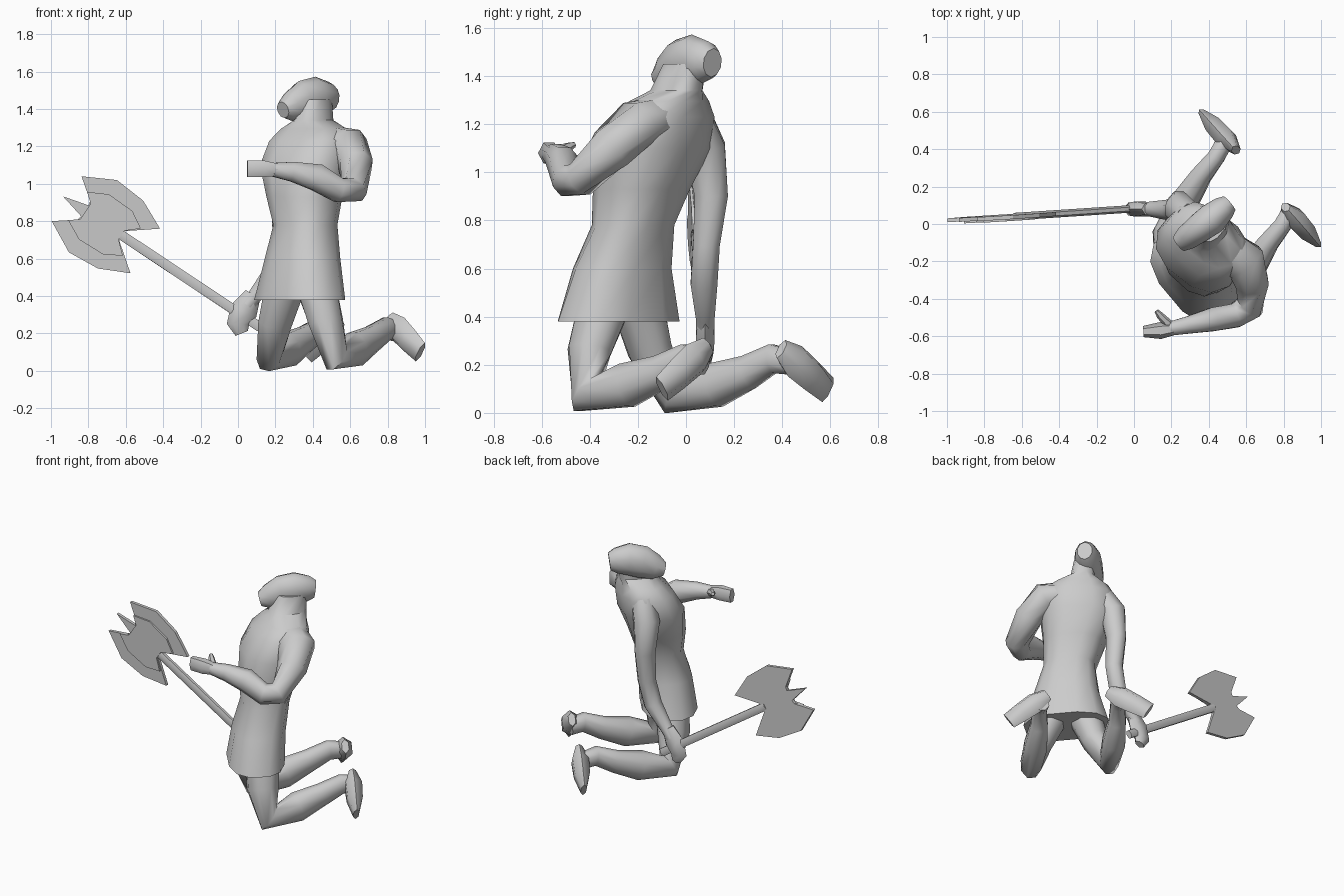
import bpy
import bmesh
import math
from mathutils import Vector

default_cube = bpy.data.objects.get("Cube")
if default_cube:
    bpy.data.objects.remove(default_cube, do_unlink=True)

grey = bpy.data.materials.new("plain grey")
grey.use_nodes = True
tone = (0.6, 0.6, 0.6, 1)
grey.diffuse_color = tone
grey.node_tree.nodes["Principled BSDF"].inputs["Base Color"].default_value = tone

UP = Vector((0, 0, 1))
SIDEWAYS = Vector((0.7, -0.7, 0))   # across the body, towards its left


def loft(name, rings, angle=55):
    """Skin a list of equal-length point rings and cap both ends."""
    bm = bmesh.new()
    loops = [[bm.verts.new(point) for point in ring] for ring in rings]
    count = len(loops[0])
    for lower, upper in zip(loops, loops[1:]):
        for i in range(count):
            j = (i + 1) % count
            bm.faces.new((lower[i], lower[j], upper[j], upper[i]))
    bm.faces.new(loops[0])
    bm.faces.new(loops[-1])
    bmesh.ops.recalc_face_normals(bm, faces=bm.faces)
    mesh = bpy.data.meshes.new(name)
    bm.to_mesh(mesh)
    bm.free()
    mesh.materials.append(grey)
    obj = bpy.data.objects.new(name, mesh)
    bpy.context.collection.objects.link(obj)
    bpy.ops.object.select_all(action="DESELECT")
    obj.select_set(True)
    bpy.context.view_layer.objects.active = obj
    bpy.ops.object.shade_smooth_by_angle(angle=math.radians(angle))
    return obj


def swell(value, power):
    """Raise to a power but keep the sign; low powers make boxy ovals."""
    return math.copysign(abs(value) ** power, value)


def oval(centre, u, v, sides, power=1):
    """Points of a (super)ellipse with half axes u and v."""
    turns = [math.tau * (i + 0.5) / sides for i in range(sides)]
    return [centre + u * swell(math.cos(a), power) + v * swell(math.sin(a), power)
            for a in turns]


def limb(name, path, reference, sides=8):
    """Tube through (x, y, z, half width along reference, other half width)."""
    points = [Vector(p[:3]) for p in path]
    rings = []
    for i, (centre, p) in enumerate(zip(points, path)):
        before, after = points[max(i - 1, 0)], points[min(i + 1, len(points) - 1)]
        tangent = Vector()
        for start, end in ((before, centre), (centre, after)):
            tangent += (end - start).normalized()
        tangent.normalize()
        u = (reference - tangent * reference.dot(tangent)).normalized()
        rings.append(oval(centre, u * p[3], tangent.cross(u) * p[4], sides))
    return loft(name, rings)


def trunk(name, path):
    """Level sections: (x, y, z, half width, half depth, turn in degrees)."""
    rings = []
    for x, y, z, width, depth, turn in path:
        a = math.radians(turn)
        across = Vector((math.cos(a), math.sin(a), 0))
        rings.append(oval(Vector((x, y, z)), across * width,
                          UP.cross(across) * depth, 12, .8))
    return loft(name, rings)


# Body: flared kilt running into a chest that leans back, then the neck
trunk("torso_and_kilt", [
    (.33, -.28, .38, .285, .18, -50),
    (.345, -.265, .6, .215, .165, -48),
    (.36, -.22, .78, .17, .15, -45),
    (.355, -.185, .93, .2, .178, -42),
    (.36, -.13, 1.1, .25, .2, -38),
    (.39, -.095, 1.23, .24, .17, -38),
    (.405, -.07, 1.295, .19, .13, -38),
    (.405, -.04, 1.34, .08, .12, -40),
    (.415, -.005, 1.45, .07, .095, -40),
])

# Head tipped back, lofted from jaw to back of skull
limb("head", [
    (.24, -.105, 1.395, .05, .045),
    (.285, -.07, 1.41, .07, .085),
    (.35, -.02, 1.445, .08, .11),
    (.42, .03, 1.465, .088, .108),
    (.48, .085, 1.46, .07, .085),
    (.51, .11, 1.455, .05, .06),
], SIDEWAYS, 10)


# Kneeling legs share a shape from the knee back
def leg(side, hip, thigh, shift, heel, toe):
    lower = [
        (.17, -.05, .075, .07, .088),
        (.27, .12, .115, .08, .098),
        (.36, .26, .17, .06, .075),
        (.44, .36, .225, .05, .065),
        (.485, .44, .21, .05, .055),
    ]
    moved = [(x + shift[0], y + shift[1], z, a, b) for x, y, z, a, b in lower]
    limb(side + "_leg", [hip, thigh] + moved, SIDEWAYS)
    heel, toe = Vector(heel), Vector(toe)
    steps = ((0, .025, .045), (.3, .06, .075), (.65, .055, .07), (1, .02, .06))
    limb(side + "_foot", [(*heel.lerp(toe, t), a, b) for t, a, b in steps],
         Vector((.7, .7, 0)), 6)


leg("right", (.25, -.2, .45, .115, .115), (.2, -.15, .26, .09, .105),
    (0, 0), (.545, .395, .265), (.37, .59, .095))
leg("left", (.42, -.34, .45, .115, .115), (.47, -.40, .26, .09, .105),
    (.355, -.365), (.81, .09, .275), (.975, -.1, .1))

# Right arm hangs and grips the axe
limb("right_arm", [
    (.3, .04, 1.215, .075, .08),
    (.245, .08, 1.1, .09, .085),
    (.24, .105, .9, .075, .065),
    (.24, .085, .7, .06, .06),
    (.2, .075, .54, .06, .06),
    (.09, .08, .4, .042, .042),
    (.05, .08, .35, .042, .042),
], Vector((0, 1, 0)))
limb("right_hand", [
    (.08, .08, .41, .035, .045),
    (.03, .08, .32, .045, .075),
    (.0, .08, .25, .04, .06),
    (.02, .08, .2, .025, .035),
], Vector((0, 1, 0)), 6)

# Left arm bends across the front with an open palm
limb("left_arm", [
    (.49, -.12, 1.225, .09, .1),
    (.59, -.2, 1.205, .10, .12),
    (.63, -.31, 1.1, .1, .095),
    (.62, -.44, .97, .075, .08),
    (.54, -.49, .965, .07, .07),
    (.42, -.51, 1.035, .078, .068),
    (.29, -.54, 1.065, .057, .05),
    (.19, -.56, 1.075, .04, .04),
], UP)
limb("left_hand", [
    (.21, -.56, 1.075, .038, .035),
    (.14, -.57, 1.08, .05, .045),
    (.05, -.575, 1.08, .05, .03),
], UP, 6)
limb("left_thumb", [
    (.19, -.54, 1.08, .025, .025),
    (.14, -.49, 1.105, .02, .02),
    (.12, -.465, 1.115, .012, .012),
], UP, 6)

# Axe: everything is placed along one tilted shaft
centre = Vector((-.74, .033, .803))
along = Vector((-.833, -.055, .553))
across = Vector((.553, .02, .833))
thick = Vector((0, 1, 0))


def plate(name, half, front, back):
    """Flat plate from half an outline, mirrored over the shaft."""
    outline = half + [(t, -p) for t, p in reversed(half) if p]
    rings = [[centre + along * t + across * p + thick * depth for t, p in outline]
             for depth in (front, back)]
    return loft(name, rings, 20)


shaft = [centre + along * t for t in (-1.03, -.12)]
limb("axe_shaft", [(*point, .03, .02) for point in shaft], across, 6)
plate("axe_blade", [
    (.235, 0), (.095, .035), (.1, .06), (.212, .144), (.043, .232),
    (-.135, .218), (-.293, .143), (-.146, .03),
], -.009, .012)
plate("axe_cheek", [
    (.09, 0), (.09, .05), (.141, .091), (.036, .145),
    (-.118, .14), (-.207, .087), (-.14, .028),
], -.02, 0)
